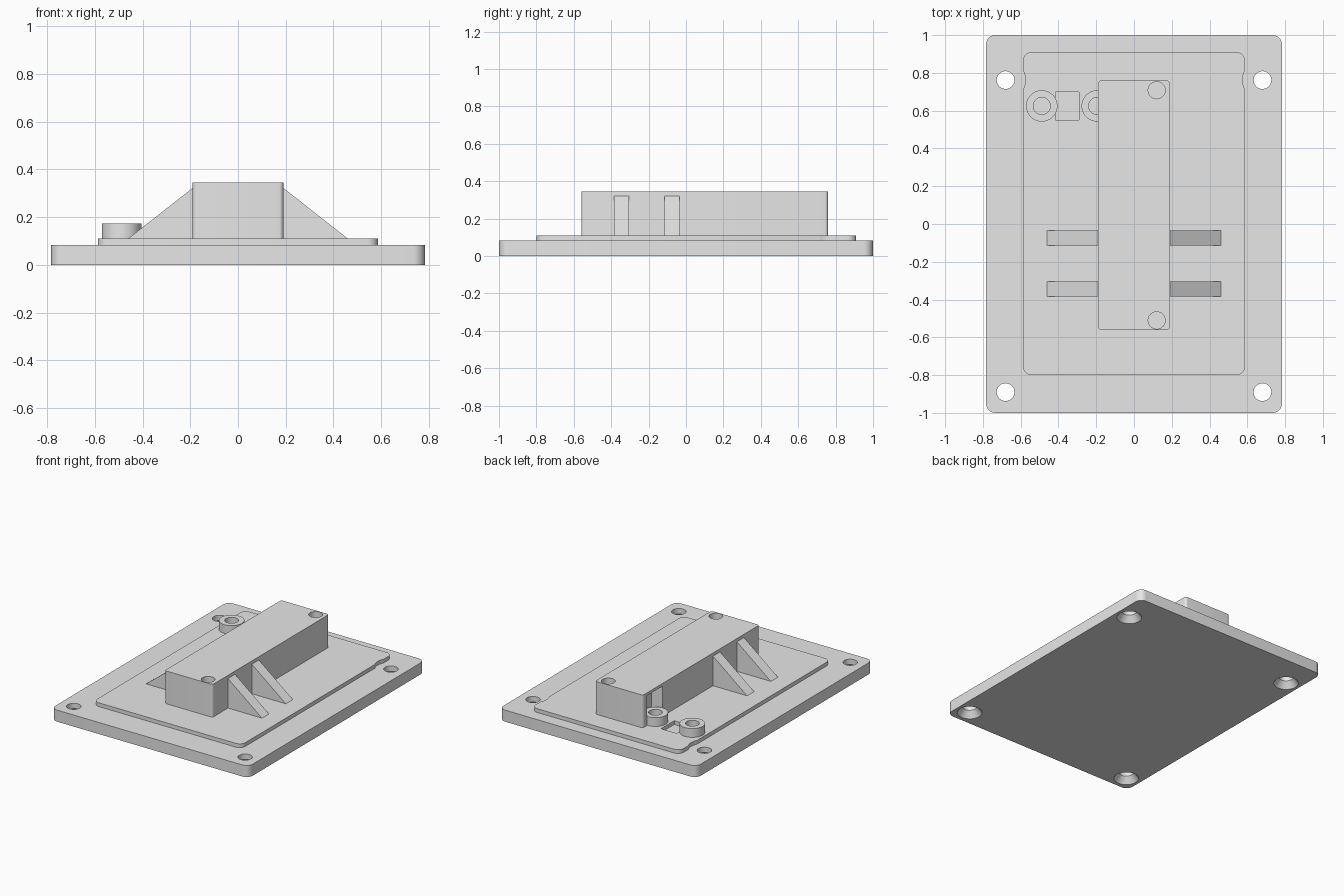
import bpy, bmesh, math

cube = bpy.data.objects.get("Cube")
if cube:
    bpy.data.objects.remove(cube, do_unlink=True)

grey = bpy.data.materials.new("plain grey")
grey.use_nodes = True
colour = (0.8, 0.8, 0.8, 1)
grey.diffuse_color = colour
grey.node_tree.nodes["Principled BSDF"].inputs["Base Color"].default_value = colour


def make(name, bm):
    bmesh.ops.recalc_face_normals(bm, faces=bm.faces)
    mesh = bpy.data.meshes.new(name)
    bm.to_mesh(mesh)
    bm.free()
    mesh.materials.append(grey)
    ob = bpy.data.objects.new(name, mesh)
    bpy.context.collection.objects.link(ob)
    return ob


def prism(name, points, move):
    """Extrude a closed outline of 3D points along a vector."""
    bm = bmesh.new()
    face = bm.faces.new([bm.verts.new(p) for p in points])
    side = bmesh.ops.extrude_face_region(bm, geom=[face])["geom"]
    bmesh.ops.translate(bm, vec=move, verts=[g for g in side if isinstance(g, bmesh.types.BMVert)])
    return make(name, bm)


def slab(name, x0, x1, y0, y1, z0, z1, r=0.0):
    """Box with rounded upright corners."""
    corners = [(x1 - r, y1 - r), (x0 + r, y1 - r), (x0 + r, y0 + r), (x1 - r, y0 + r)]
    steps = 8 if r else 0
    pts = []
    for i, (cx, cy) in enumerate(corners):
        for s in range(steps + 1):
            a = math.radians(90 * (i + s / max(steps, 1)))
            pts.append((cx + r * math.cos(a), cy + r * math.sin(a), z0))
    return prism(name, pts, (0, 0, z1 - z0))


def cylinder(name, x, y, z0, z1, r0, r1=None):
    bm = bmesh.new()
    bmesh.ops.create_cone(bm, cap_ends=True, segments=48, radius1=r0,
                          radius2=r0 if r1 is None else r1, depth=z1 - z0)
    bmesh.ops.translate(bm, vec=(x, y, (z0 + z1) / 2), verts=bm.verts)
    return make(name, bm)


def cut(target, cutter):
    cutter.hide_render = True
    mod = target.modifiers.new("cut", "BOOLEAN")
    mod.operation = "DIFFERENCE"
    mod.solver = "EXACT"
    mod.object = cutter
    bpy.context.view_layer.objects.active = target
    bpy.ops.object.modifier_apply(modifier=mod.name)
    bpy.data.objects.remove(cutter, do_unlink=True)


# Base plate with countersunk mounting holes
base = slab("base_plate", -0.783, 0.783, -1, 1, 0, 0.083, 0.05)
for x in (-0.68, 0.68):
    for y in (-0.89, 0.762):
        cut(base, cylinder("hole_cutter", x, y, -0.1, 0.2, 0.047))
        cut(base, cylinder("sink_cutter", x, y, -0.01, 0.045, 0.09, 0.047))

# Raised panel, relieved beside the rear holes, with a square recess
panel = slab("raised_panel", -0.587, 0.587, -0.8, 0.91, 0.083, 0.11, 0.045)
for x in (-0.68, 0.68):
    cut(panel, cylinder("relief_cutter", x, 0.762, 0.05, 0.2, 0.105))
cut(panel, slab("recess_cutter", -0.415, -0.292, 0.55, 0.7, 0.05, 0.2))

# Central block with top holes and a side pocket around the inner boss
block = slab("central_block", -0.19, 0.19, -0.56, 0.76, 0.11, 0.345, 0.018)
for y in (-0.51, 0.708):
    cut(block, cylinder("top_hole_cutter", 0.12, y, 0.25, 0.4, 0.045))
cut(block, slab("pocket_cutter", -0.3, -0.1, 0.535, 0.715, 0.05, 0.325))

# Hollow bosses
for name, x in (("outer_boss", -0.488), ("inner_boss", -0.195)):
    boss = cylinder(name, x, 0.625, 0.11, 0.173, 0.083)
    cut(boss, cylinder("bore_cutter", x, 0.625, 0.05, 0.3, 0.045))

# Triangular ribs on both sides
for side, s in (("left", 1), ("right", -1)):
    for place, y in (("rear", -0.115), ("front", -0.385)):
        prism(f"{place}_{side}_rib",
              [(s * 0.18, y, 0.11), (s * 0.46, y, 0.11), (s * 0.19, y, 0.322), (s * 0.18, y, 0.322)],
              (0, 0.08, 0))

# Smooth curved walls, sharp edges kept
for ob in bpy.context.scene.objects:
    ob.select_set(ob.type == "MESH")
bpy.context.view_layer.objects.active = base
bpy.ops.object.shade_smooth_by_angle(angle=math.radians(30))
